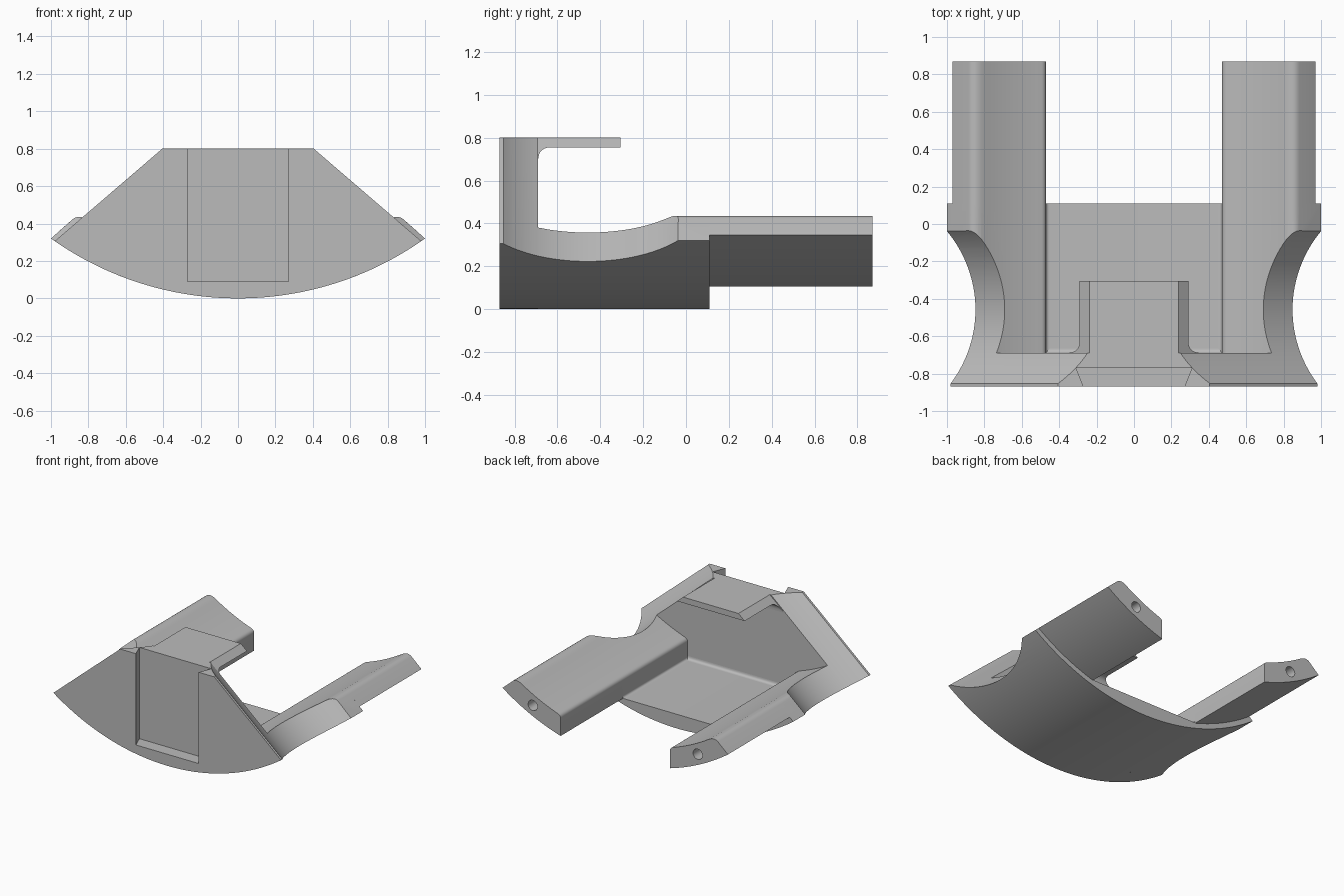
import bpy, bmesh, math
from mathutils import Vector

if "Cube" in bpy.data.objects:
    bpy.data.objects.remove(bpy.data.objects["Cube"])

grey = bpy.data.materials.new("neutral_grey")
grey.use_nodes = True
COLOUR = (0.5, 0.5, 0.5, 1)
grey.diffuse_color = COLOUR
grey.node_tree.nodes["Principled BSDF"].inputs["Base Color"].default_value = COLOUR

ARC_Z = 1.7225                    # height of the common arc centre
R_OUT, R_RAIL, R_TOP = 1.7225, 1.683, 1.53
NX, NZ = 0.652, 0.758             # normal of the slanted flanks
FRONT, WALL, REAR, END = -0.87, -0.69, 0.11, 0.87
INNER, FLOOR = 0.47, 0.11


def on_arc(x, r):
    return (x, ARC_Z - math.sqrt(r * r - x * x))


def arc(x0, x1, r, n):
    return [on_arc(x0 + (x1 - x0) * i / n, r) for i in range(n + 1)]


def on_flank(x, d):
    return (x, (d - NX * x) / NZ)


def bend(a, b, c, n=6):
    a, b, c = Vector(a), Vector(b), Vector(c)
    ts = [i / n for i in range(n + 1)]
    return [tuple(a * (1 - t) ** 2 + b * 2 * t * (1 - t) + c * t * t) for t in ts]


def mirrored(pts):
    return [(-x, z) for x, z in reversed(pts)]


def prism(name, pts, axis, lo, hi):
    """Extrude a closed 2D outline along the x, y or z axis."""
    place = {"x": lambda p, h: (h, p[0], p[1]),
             "y": lambda p, h: (p[0], h, p[1]),
             "z": lambda p, h: (p[0], p[1], h)}[axis]
    bm = bmesh.new()
    rings = [[bm.verts.new(place(p, h)) for p in pts] for h in (lo, hi)]
    for ring in rings:
        bm.faces.new(ring)
    for i in range(len(pts)):
        j = (i + 1) % len(pts)
        bm.faces.new((rings[0][i], rings[0][j], rings[1][j], rings[1][i]))
    bmesh.ops.recalc_face_normals(bm, faces=bm.faces)
    mesh = bpy.data.meshes.new(name)
    bm.to_mesh(mesh)
    bm.free()
    ob = bpy.data.objects.new(name, mesh)
    bpy.context.collection.objects.link(ob)
    mesh.materials.append(grey)
    return ob


def activate(ob):
    bpy.ops.object.select_all(action="DESELECT")
    ob.select_set(True)
    bpy.context.view_layer.objects.active = ob


def cut(ob, cutter):
    mod = ob.modifiers.new("cut", "BOOLEAN")
    mod.operation, mod.solver, mod.object = "DIFFERENCE", "EXACT", cutter
    activate(ob)
    bpy.ops.object.modifier_apply(modifier=mod.name)


def cylinder(name, radius, depth, location, rotation):
    bpy.ops.mesh.primitive_cylinder_add(vertices=128, radius=radius, depth=depth,
                                        location=location, rotation=rotation)
    ob = bpy.context.object
    ob.name = name
    ob.data.materials.append(grey)
    ob.hide_render = True
    return ob


# Front plate with arched bottom and slanted flanks
plate = prism("front_plate", arc(-0.98, 0.98, R_OUT, 64) + [(0.405, 0.8), (-0.405, 0.8)],
              "y", FRONT, WALL)

# Rail top outline, from the inner wall out to the slanted flank
rail_top = (bend((INNER, on_arc(INNER, R_TOP)[1] - 0.025), on_arc(INNER, R_TOP),
                 on_arc(INNER + 0.025, R_TOP))
            + arc(INNER + 0.05, 0.8, R_TOP, 14)[:-1]
            + bend(on_arc(0.8, R_TOP), (0.852, 0.4515), on_flank(0.885, 0.897)))

# Curved base with a flat floor between the raised sides
corner = bend((INNER - 0.02, FLOOR), (INNER, FLOOR), (INNER, FLOOR + 0.02))
side = corner + rail_top
base = prism("curved_base", arc(-1, 1, R_OUT, 64) + side[::-1] + mirrored(side)[::-1],
             "y", WALL, REAR)

# Rear rails, set slightly above the base's underside, with a hole in each end
rails = []
outline = arc(INNER, 0.97, R_RAIL, 20) + rail_top[::-1]
for label, s in (("left_rail", 1), ("right_rail", -1)):
    rail = prism(label, outline if s > 0 else mirrored(outline), "y", REAR, END)
    drill = cylinder("drill", 0.04, 0.5, (s * 0.71, END, 0.28), (math.pi / 2, 0, 0))
    cut(rail, drill)
    bpy.data.objects.remove(drill)
    rails.append(rail)

# Round scoops through both flanks
reach = 1.318
for s in (1, -1):
    scoop = cylinder("scoop", 0.596, 4, (s * NX * reach, -0.458, NZ * reach),
                     (0, -s * math.atan2(NZ, NX), 0))
    for ob in (plate, base):
        cut(ob, scoop)
    bpy.data.objects.remove(scoop)

# Dovetail slot in the front, open at the top
slot = prism("slot", [(-0.266, -0.88), (0.266, -0.88), (0.31, -0.77), (-0.31, -0.77)],
             "z", 0.09, 1)
cut(plate, slot)
bpy.data.objects.remove(slot)

# Overhanging top shelf with a rounded root, trimmed along the flank slope
shelf = prism("top_shelf", [(-0.7, 0.8), (-0.305, 0.8), (-0.305, 0.755)]
              + bend((-0.63, 0.755), (WALL, 0.755), (WALL, 0.69), 10) + [(-0.7, 0.69)],
              "x", -0.6, 0.6)
bm = bmesh.new()
bm.from_mesh(shelf.data)
for s in (1, -1):
    normal = Vector((s * NX, 0, NZ))
    got = bmesh.ops.bisect_plane(bm, geom=bm.verts[:] + bm.edges[:] + bm.faces[:],
                                 plane_co=normal.normalized() * 0.762,
                                 plane_no=normal, clear_outer=True)
    rim = [e for e in got["geom_cut"] if isinstance(e, bmesh.types.BMEdge)]
    bmesh.ops.contextual_create(bm, geom=rim)
bmesh.ops.recalc_face_normals(bm, faces=bm.faces)
bm.to_mesh(shelf.data)
bm.free()

# Small fillet where the floor meets the plate
fillet = prism("floor_fillet", [(WALL, FLOOR)]
               + bend((WALL, FLOOR + 0.025), (WALL, FLOOR), (WALL + 0.025, FLOOR)),
               "x", -INNER, INNER)

for ob in [plate, base, shelf, fillet] + rails:
    activate(ob)
    bpy.ops.object.shade_smooth_by_angle(angle=math.radians(25))
